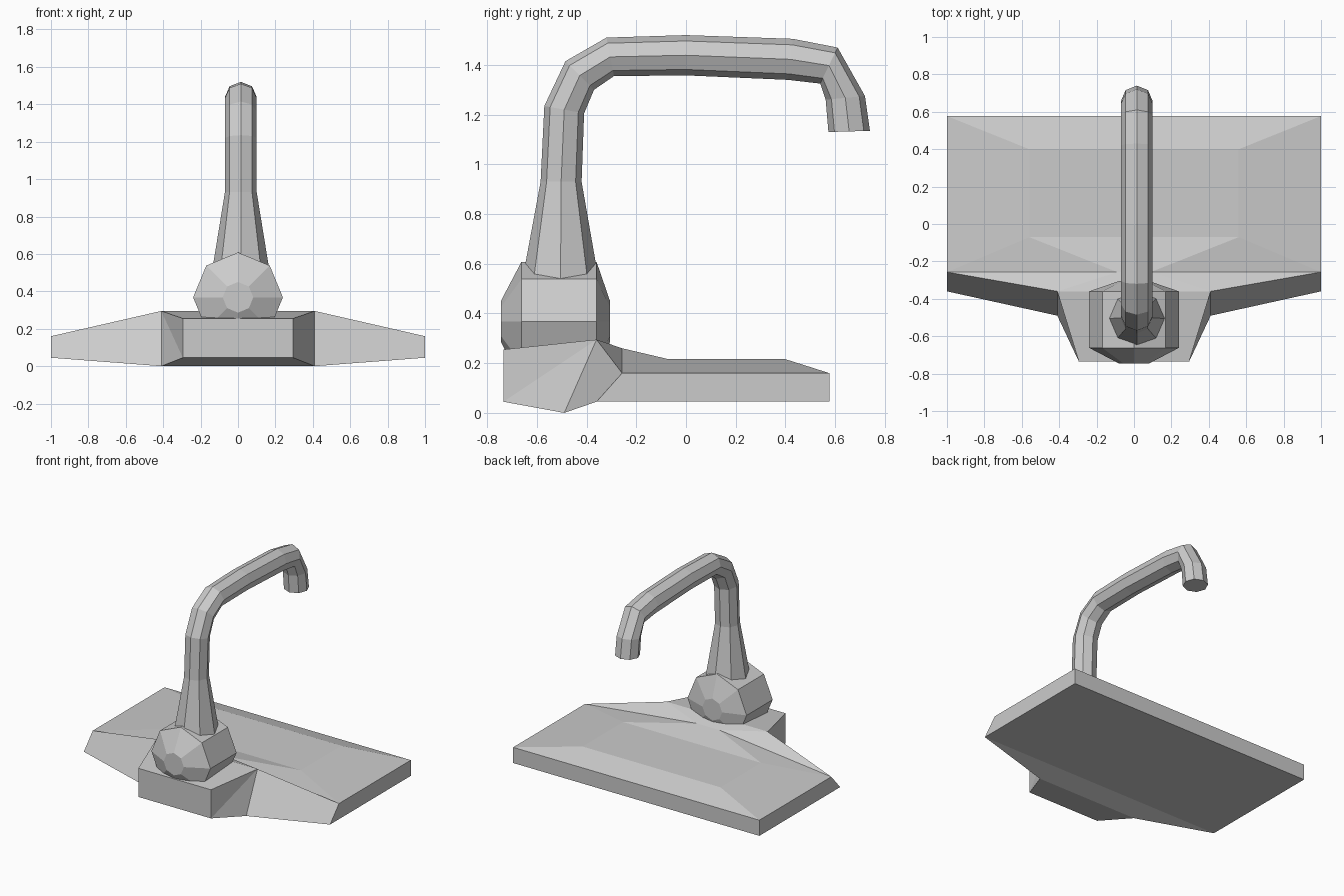
import bpy, bmesh, math

if "Cube" in bpy.data.objects:
    bpy.data.objects.remove(bpy.data.objects["Cube"])


def finish(name, bm):
    bmesh.ops.remove_doubles(bm, verts=bm.verts, dist=1e-5)
    bmesh.ops.recalc_face_normals(bm, faces=bm.faces)
    me = bpy.data.meshes.new(name)
    bm.to_mesh(me)
    bm.free()
    ob = bpy.data.objects.new(name, me)
    bpy.context.collection.objects.link(ob)
    return ob


def loft(name, rings):
    """Bridge equal-sized rings of points and cap both ends."""
    bm = bmesh.new()
    loops = [[bm.verts.new(p) for p in ring] for ring in rings]
    for a, b in zip(loops, loops[1:]):
        for i in range(len(a)):
            j = (i + 1) % len(a)
            bm.faces.new((a[i], a[j], b[j], b[i]))
    bm.faces.new(loops[0])
    bm.faces.new(loops[-1])
    return finish(name, bm)


# Wide base plate: right-hand points, mirrored to the left
P = {
    "front_lo": (0.295, -0.735, 0.045), "front_hi": (0.295, -0.735, 0.255),
    "neck_lo": (0.41, -0.49, 0.0), "neck_hi": (0.41, -0.36, 0.295),
    "wing_lo": (1.0, -0.36, 0.045), "wing_hi": (1.0, -0.257, 0.16),
    "back_lo": (1.0, 0.577, 0.045), "back_hi": (1.0, 0.577, 0.16),
    "ridge": (0.09, -0.257, 0.26),
    "flat_front": (0.56, -0.07, 0.216), "flat_back": (0.56, 0.40, 0.216),
}
# Faces on one side
SIDE = [
    ("front_lo", "neck_lo", "neck_hi"), ("front_lo", "neck_hi", "front_hi"),
    ("neck_lo", "wing_lo", "wing_hi", "neck_hi"),
    ("wing_lo", "back_lo", "back_hi", "wing_hi"),
    ("neck_hi", "wing_hi", "ridge"), ("ridge", "wing_hi", "flat_front"),
    ("wing_hi", "back_hi", "flat_back", "flat_front"),
]
# Edges that span across the centre to their mirror image, all the way round
SPAN = ["front_lo", "front_hi", "neck_hi", "ridge", "flat_front", "flat_back",
        "back_hi", "back_lo", "wing_lo", "neck_lo", "front_lo"]
bm = bmesh.new()
right = {k: bm.verts.new(p) for k, p in P.items()}
left = {k: bm.verts.new((-x, y, z)) for k, (x, y, z) in P.items()}
for keys in SIDE:
    for side in (right, left):
        bm.faces.new([side[k] for k in keys])
for a, b in zip(SPAN, SPAN[1:]):
    bm.faces.new((right[a], right[b], left[b], left[a]))
finish("base_plate", bm)

# Octagonal valve body with tapered ends
valve = [(-0.745, 0.082), (-0.662, 0.24), (-0.36, 0.24), (-0.305, 0.08)]
loft("valve_body", [[(r * math.sin(i * math.pi / 4), y, 0.368 + r * math.cos(i * math.pi / 4))
                     for i in range(8)] for y, r in valve])

# Curved spout: outer point (y, z), inner point (y, z), half width
spout = [
    ((-0.665, 0.50), (-0.345, 0.50), 0.155),
    ((-0.585, 0.93), (-0.42, 0.93), 0.085),
    ((-0.57, 1.235), (-0.41, 1.205), 0.085),
    ((-0.485, 1.415), (-0.37, 1.30), 0.085),
    ((-0.32, 1.51), (-0.29, 1.355), 0.085),
    ((0.0, 1.52), (0.0, 1.358), 0.085),
    ((0.43, 1.505), (0.41, 1.34), 0.085),
    ((0.61, 1.47), (0.54, 1.325), 0.085),
    ((0.72, 1.275), (0.562, 1.26), 0.085),
    ((0.74, 1.135), (0.573, 1.13), 0.085),
]
rings = []
for (oy, oz), (iy, iz), w in spout:
    ring = []
    for i in range(8):
        a = i * math.pi / 4
        c = math.cos(a) / 2
        ring.append((0.015 + w * math.sin(a),
                     (oy + iy) / 2 + (oy - iy) * c,
                     (oz + iz) / 2 + (oz - iz) * c))
    rings.append(ring)
loft("spout", rings)
